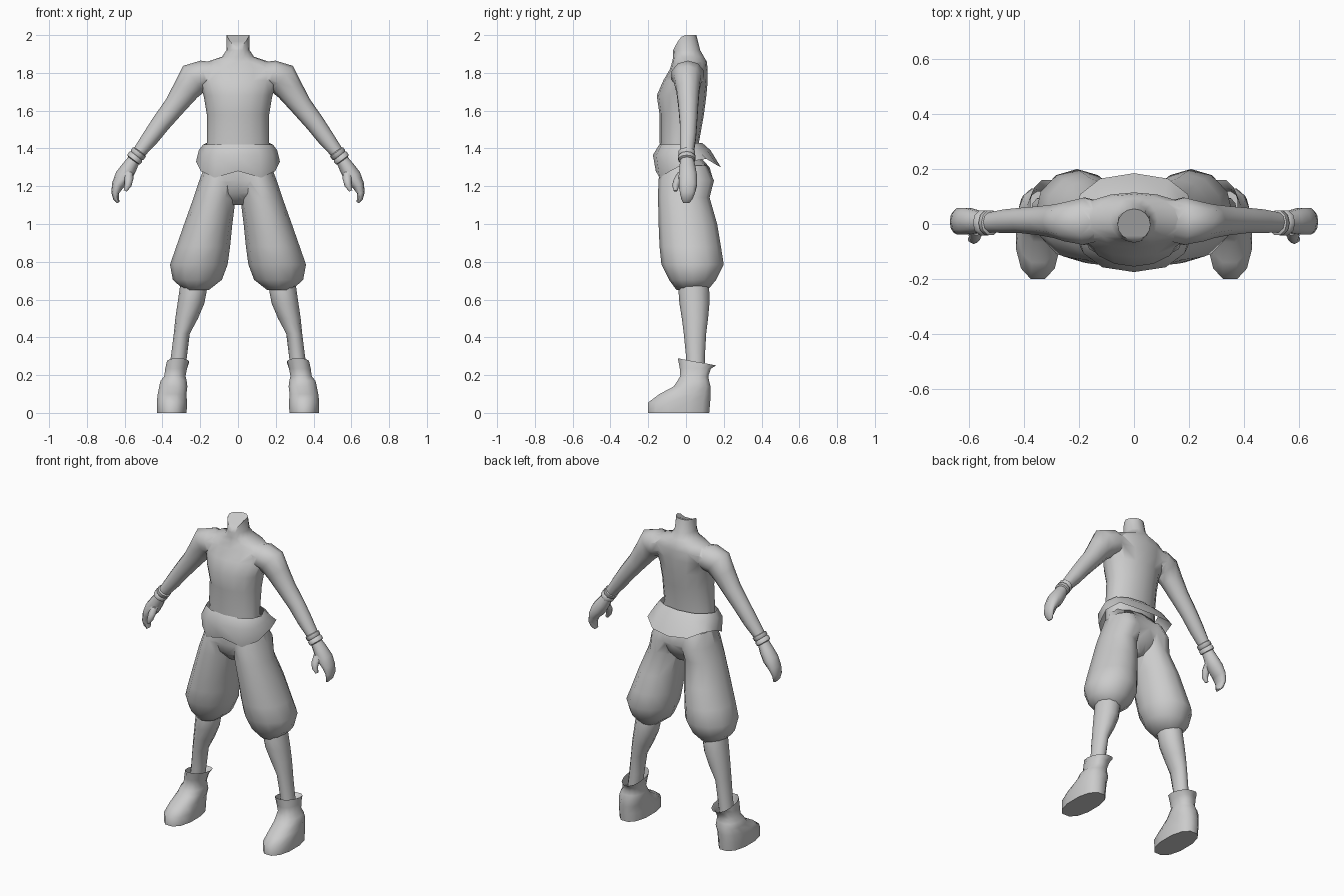
import bpy, bmesh, math
from mathutils import Vector

grey = bpy.data.materials.new("light_grey")
grey.diffuse_color = (0.6, 0.6, 0.6, 1)


def skin(name, rings, cap_start=True, cap_end=True):
    """Skin a list of point rings into a mesh object."""
    bm = bmesh.new()
    vs = [[bm.verts.new(p) for p in r] for r in rings]
    n = len(vs[0])
    for a, b in zip(vs, vs[1:]):
        for i in range(n):
            j = (i + 1) % n
            bm.faces.new((a[i], a[j], b[j], b[i]))
    if cap_start:
        bm.faces.new(vs[0][::-1])
    if cap_end:
        bm.faces.new(vs[-1])
    bmesh.ops.recalc_face_normals(bm, faces=bm.faces)
    me = bpy.data.meshes.new(name)
    bm.to_mesh(me)
    bm.free()
    me.materials.append(grey)
    ob = bpy.data.objects.new(name, me)
    bpy.context.collection.objects.link(ob)
    return ob


def ring(z, x0, x1, y0, y1, n=12, p=1.0, turn=0.0, dz=None):
    """Horizontal oval filling a box; angle 0 faces the front, dz lifts by angle."""
    pts, k = [], math.cos(turn)
    for i in range(n):
        a = 2 * math.pi * i / n + turn
        s, c = math.sin(a) / k, -math.cos(a) / k
        s = math.copysign(min(1, abs(s)) ** p, s)
        c = math.copysign(min(1, abs(c)) ** p, c)
        pts.append(((x0 + x1) / 2 + s * (x1 - x0) / 2,
                    (y0 + y1) / 2 + c * (y1 - y0) / 2,
                    z + (dz(i) if dz else 0)))
    return pts


def limb(name, path, n=10, caps=True):
    """Tube along an x-z path of (x, z, radius, y radius, y centre)."""
    rings = []
    for i, (x, z, r, ry, yc) in enumerate(path):
        a, b = path[max(i - 1, 0)], path[min(i + 1, len(path) - 1)]
        t = Vector((b[0] - a[0], 0, b[1] - a[1])).normalized()
        side = Vector((-t.z, 0, t.x))
        rings.append([Vector((x, yc, z)) + side * r * math.cos(2 * math.pi * k / n)
                      + Vector((0, ry * math.sin(2 * math.pi * k / n), 0)) for k in range(n)])
    return skin(name, rings, caps, caps)


def mirror(ob):
    ob.modifiers.new("mirror", 'MIRROR').use_mirror_merge = False
    return apply(ob)


def apply(ob):
    dg = bpy.context.evaluated_depsgraph_get()
    me = bpy.data.meshes.new_from_object(ob.evaluated_get(dg))
    ob.modifiers.clear()
    ob.data = me
    return ob


def union(ob, other):
    m = ob.modifiers.new("union", 'BOOLEAN')
    m.operation, m.solver, m.object = 'UNION', 'EXACT', other
    apply(ob)
    bpy.data.objects.remove(other)


# Torso and neck, with the neck cut sloping down to the front
neck_cut = lambda i: -0.065 * max(0, math.cos(2 * math.pi * i / 16)) ** 2
torso = skin("torso", [ring(*r, n=16) for r in (
    (1.30, -.17, .17, -.13, .07), (1.44, -.165, .165, -.14, .07),
    (1.58, -.165, .165, -.14, .095), (1.68, -.182, .182, -.155, .108),
    (1.76, -.21, .21, -.12, .115), (1.82, -.22, .22, -.085, .115),
    (1.86, -.16, .16, -.073, .11), (1.885, -.085, .085, -.068, .095),
    (1.92, -.062, .062, -.068, .075))]
    + [ring(2.0, -.06, .06, -.06, .055, n=16, dz=neck_cut)])

# Arms, joined to the torso
arms = mirror(limb("arms", [
    (.10, 1.80, .055, .07, .01), (.18, 1.787, .08, .09, .01), (.235, 1.768, .089, .075, .008),
    (.275, 1.71, .072, .064, .01), (.335, 1.625, .058, .055, .012), (.405, 1.537, .051, .048, .013),
    (.465, 1.455, .045, .045, .01), (.535, 1.365, .033, .036, .005), (.56, 1.33, .03, .034, .005)]))
union(torso, arms)

# Wrist cuffs: two stacked bands
cuffs = mirror(limb("wrist_cuffs", [
    (.519, 1.385, .032, .036, .004), (.522, 1.381, .042, .047, .004), (.533, 1.366, .042, .047, .004),
    (.537, 1.361, .037, .041, .004), (.541, 1.356, .043, .048, .004), (.553, 1.34, .042, .047, .004),
    (.556, 1.336, .032, .036, .004)]))

# Mitten hands curling inward, with thumbs
hands = mirror(limb("hands", [
    (.548, 1.345, .032, .036, .005), (.578, 1.295, .041, .045, .008), (.608, 1.25, .045, .051, .01),
    (.637, 1.205, .032, .05, .01), (.65, 1.165, .021, .042, .008), (.645, 1.135, .016, .032, .005),
    (.634, 1.113, .007, .018, .002)]))
thumbs = mirror(limb("thumbs", [
    (.575, 1.275, .02, .022, -.02), (.578, 1.24, .024, .024, -.04),
    (.583, 1.205, .019, .019, -.054), (.597, 1.175, .009, .01, -.055)], n=8))
union(hands, thumbs)

# Baggy trousers: hips joined with two flared legs
trousers = skin("trousers", [ring(*r) for r in (
    (1.36, -.165, .165, -.13, .07), (1.30, -.18, .18, -.14, .125), (1.23, -.195, .195, -.145, .145),
    (1.16, -.14, .14, -.12, .11), (1.10, -.05, .05, -.06, .06))])
legs = mirror(skin("trouser_legs", [ring(*r) for r in (
    (1.31, .005, .175, -.13, .11), (1.23, .005, .205, -.146, .148), (1.14, .012, .235, -.148, .125),
    (1.0, .03, .285, -.145, .165), (.88, .042, .327, -.14, .185), (.785, .055, .36, -.13, .2),
    (.705, .085, .345, -.09, .16), (.65, .155, .285, -.05, .115))]))
union(trousers, legs)

# Flared waist flap with a scalloped lower edge
edge = (.0, -.035, .0, .05, .065, .03, .02)
flap = skin("waist_flap", [
    ring(1.42, -.185, .185, -.142, .085, p=.9, dz=lambda i: .01 if 3 < i < 9 else 0),
    ring(1.365, -.208, .208, -.175, .13, p=.85, dz=lambda i: .025 if 3 <= i <= 9 else 0),
    ring(1.28, -.222, .222, -.16, .185, p=.85, dz=lambda i: edge[min(i, 12 - i)])],
    False, False)

# Bare lower legs
shins = mirror(skin("lower_legs", [ring(*r) for r in (
    (.72, .17, .30, -.03, .11), (.65, .165, .31, -.04, .123), (.58, .178, .32, -.035, .124),
    (.50, .212, .332, -.022, .117), (.42, .255, .34, -.012, .107), (.30, .27, .355, 0, .1),
    (.15, .29, .375, 0, .1))]))

# Ankle boots with open, tilted collars
t = math.pi / 12
boots = mirror(skin("boots", [ring(*r, p=.85, turn=t) for r in (
    (0, .272, .428, -.2, .123), (.055, .27, .43, -.2, .128), (.10, .273, .425, -.14, .13),
    (.14, .268, .417, -.065, .13), (.17, .272, .41, -.045, .122), (.195, .278, .39, -.03, .118),
    (.235, .27, .385, -.033, .132))]
    + [ring(.27, .26, .376, -.043, .16, p=.9, turn=t,
            dz=lambda i: .02 * math.cos(2 * math.pi * i / 12 + t))], True, False))

# Smooth shading with sharp creases kept
for ob in bpy.context.scene.objects:
    ob.select_set(True)
    bpy.context.view_layer.objects.active = ob
bpy.ops.object.shade_smooth_by_angle(angle=math.radians(55))
